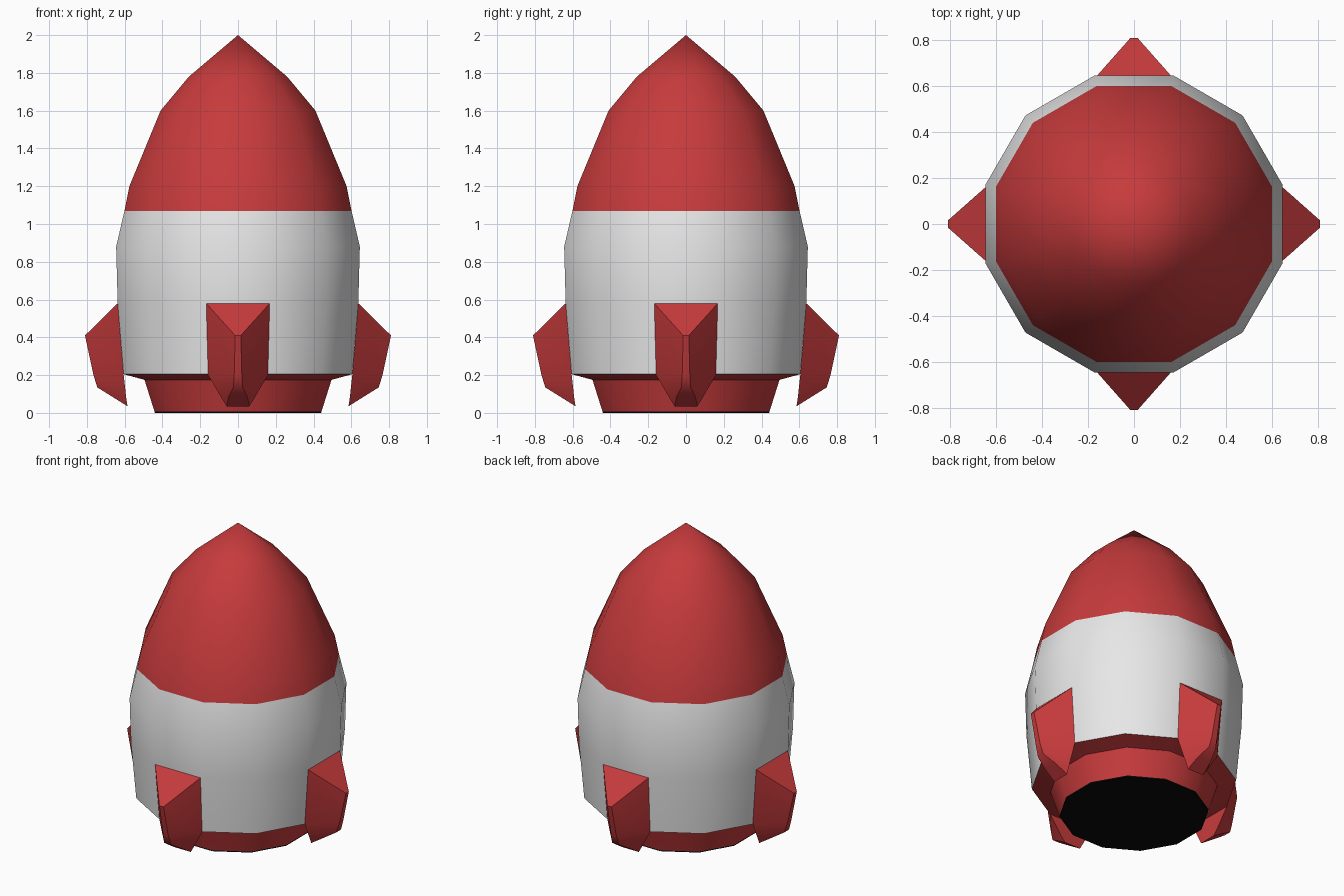
import bpy, bmesh, math
from mathutils import Matrix

if "Cube" in bpy.data.objects:
    bpy.data.objects.remove(bpy.data.objects["Cube"])

SIDES = 12
COS = math.cos(math.pi / SIDES)


def material(name, rgb):
    m = bpy.data.materials.new(name)
    m.diffuse_color = (*rgb, 1)
    m.use_nodes = True
    m.node_tree.nodes["Principled BSDF"].inputs["Base Color"].default_value = m.diffuse_color
    return m


red = material("red", (0.57, 0.043, 0.045))
white = material("white", (0.8, 0.8, 0.8))
black = material("black", (0.003, 0.003, 0.003))


def finish(name, bm, mats, angle, rule=None):
    bmesh.ops.recalc_face_normals(bm, faces=bm.faces)
    for f in bm.faces:
        f.smooth = True
        if rule:
            f.material_index = rule(f)
    me = bpy.data.meshes.new(name)
    bm.to_mesh(me)
    bm.free()
    for m in mats:
        me.materials.append(m)
    me.set_sharp_from_angle(angle=math.radians(angle))
    ob = bpy.data.objects.new(name, me)
    bpy.context.collection.objects.link(ob)
    return ob


# Hull: twelve-sided lathe, flat sides towards x and y (half width, z)
profile = [(0.44, 0.0), (0.442, 0.007), (0.495, 0.175), (0.605, 0.205),
           (0.637, 0.58), (0.645, 0.88), (0.601, 1.07), (0.575, 1.2),
           (0.41, 1.6), (0.26, 1.78)]
bm = bmesh.new()
rings = []
for w, z in profile:
    r = w / COS
    angles = [2 * math.pi * (i + 0.5) / SIDES for i in range(SIDES)]
    rings.append([bm.verts.new((r * math.cos(a), r * math.sin(a), z)) for a in angles])
tip = bm.verts.new((0, 0, 2.0))
for a, b in zip(rings, rings[1:]):
    for i in range(SIDES):
        j = (i + 1) % SIDES
        bm.faces.new((a[i], a[j], b[j], b[i]))
for i in range(SIDES):
    bm.faces.new((rings[-1][i], rings[-1][(i + 1) % SIDES], tip))
bm.faces.new(rings[0][::-1])


def hull_colour(f):
    z = f.calc_center_median().z
    return 2 if z < 0.006 else 1 if 0.205 < z < 1.07 else 0


finish("rocket_hull", bm, [red, white, black], 40, hull_colour)

# Fins: wedge sections, each with an inner and an outer (x, z, half width)
sections = [((0.637, 0.58, 0.168), (0.81, 0.41, 0.015)),
            ((0.605, 0.20, 0.158), (0.765, 0.20, 0.02)),
            ((0.592, 0.08, 0.088), (0.745, 0.135, 0.025)),
            ((0.585, 0.035, 0.06), (0.665, 0.085, 0.05))]


def fin(name, angle):
    bm = bmesh.new()
    loops = []
    for (xi, zi, wi), (xo, zo, wo) in sections:
        loops.append([bm.verts.new(p) for p in
                      ((xi, -wi, zi), (xo, -wo, zo), (xo, wo, zo), (xi, wi, zi))])
    for a, b in zip(loops, loops[1:]):
        for i in range(4):
            j = (i + 1) % 4
            bm.faces.new((a[i], a[j], b[j], b[i]))
    bm.faces.new(loops[0])
    bm.faces.new(loops[-1][::-1])
    bm.transform(Matrix.Rotation(angle, 4, 'Z'))
    finish(name, bm, [red], 50)


for k, side in enumerate(("right", "back", "left", "front")):
    fin(side + "_fin", k * math.pi / 2)
